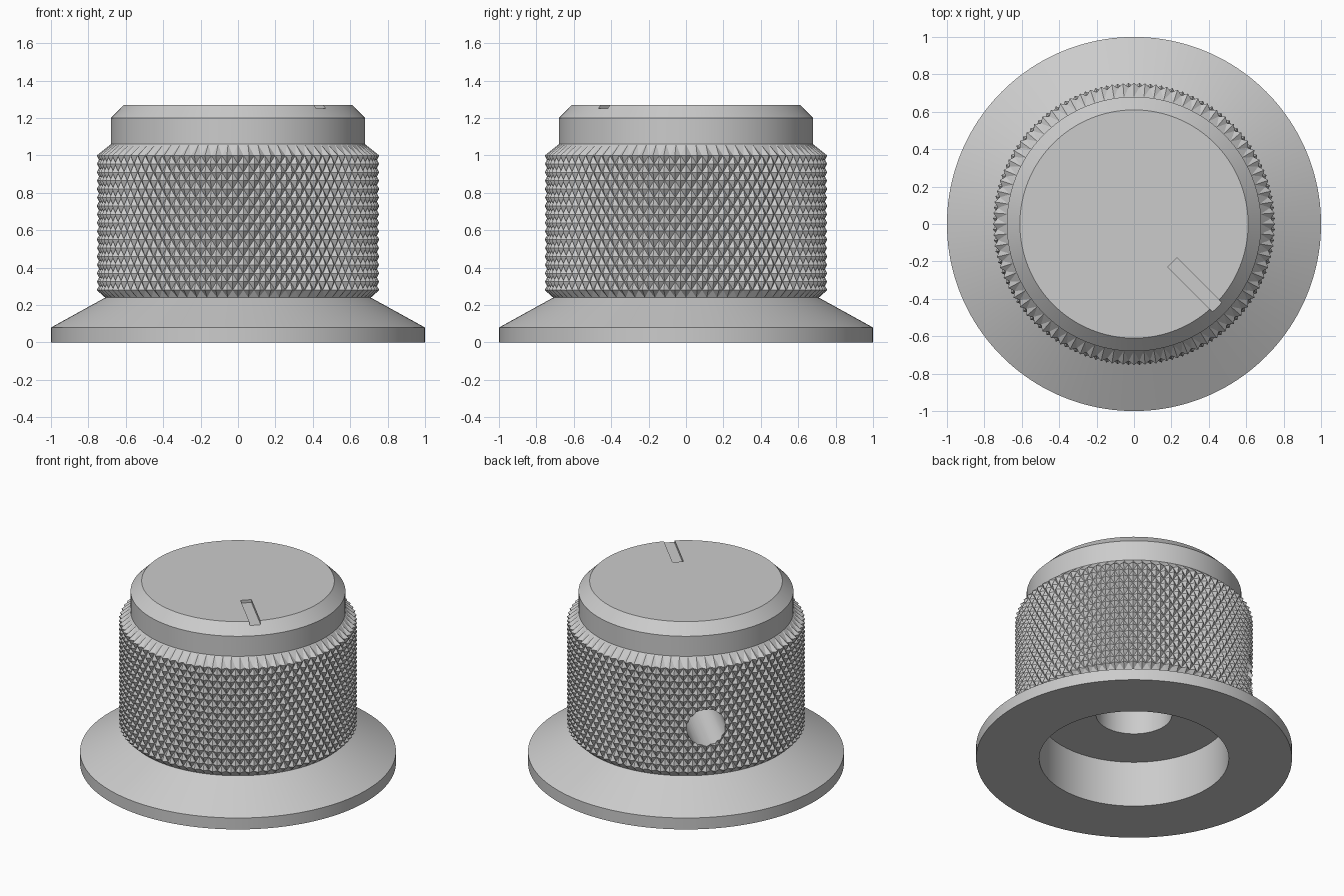
import bpy
import bmesh
from math import cos, sin, pi, radians
from mathutils import Matrix, Vector

default = bpy.data.objects.get("Cube")
if default:
    bpy.data.objects.remove(default, do_unlink=True)

DIAMONDS = 80            # knurl diamonds around the grip
SEGMENTS = 2 * DIAMONDS
KNURL_ROWS = 16          # half-diamond rows up the grip
KNURL_BOTTOM, KNURL_TOP = 0.28, 1.0
PEAK, GROOVE = 0.755, 0.732
POINTER = radians(-45)   # direction of the pointer slot

metal = bpy.data.materials.new("satin grey")
metal.use_nodes = True
grey = (0.6, 0.6, 0.6, 1)
metal.diffuse_color = grey
metal.node_tree.nodes["Principled BSDF"].inputs["Base Color"].default_value = grey


def make_object(name, bm):
    bmesh.ops.recalc_face_normals(bm, faces=bm.faces)
    mesh = bpy.data.meshes.new(name)
    bm.to_mesh(mesh)
    bm.free()
    mesh.materials.append(metal)
    obj = bpy.data.objects.new(name, mesh)
    bpy.context.collection.objects.link(obj)
    return obj


def ring(bm, z, radius_at):
    verts = []
    for i in range(SEGMENTS):
        a = 2 * pi * i / SEGMENTS
        r = radius_at(i)
        verts.append(bm.verts.new((r * cos(a), r * sin(a), z)))
    return verts


def build_knob():
    bm = bmesh.new()
    # shaft bore, underside recess, flared skirt
    below = [(0.24, 0.9), (0.24, 0.32), (0.6, 0.32), (0.6, 0),
             (1, 0), (1, 0.08), (0.71, 0.24)]
    # chamfered cap
    above = [(0.68, 1.06), (0.68, 1.2), (0.61, 1.27)]
    rings = [ring(bm, z, lambda i, r=r: r) for r, z in below]
    first = len(rings)
    # knurled grip: peaks and grooves alternate like a chequerboard
    for j in range(KNURL_ROWS + 1):
        z = KNURL_BOTTOM + (KNURL_TOP - KNURL_BOTTOM) * j / KNURL_ROWS
        rings.append(ring(bm, z, lambda i, j=j: GROOVE if (i + j) % 2 else PEAK))
    last = len(rings) - 1
    rings += [ring(bm, z, lambda i, r=r: r) for r, z in above]

    for k, (low, high) in enumerate(zip(rings, rings[1:])):
        for i in range(SEGMENTS):
            n = (i + 1) % SEGMENTS
            a, b, c, d = low[i], low[n], high[n], high[i]
            if k < first - 1 or k > last:
                bm.faces.new((a, b, c, d))
            elif (i + k - first) % 2:      # fold each cell along its groove
                bm.faces.new((a, b, c))
                bm.faces.new((a, c, d))
            else:
                bm.faces.new((a, b, d))
                bm.faces.new((b, c, d))
    bm.faces.new(rings[0])
    bm.faces.new(rings[-1])
    return make_object("knurled_knob", bm)


def cut(target, cutter):
    mod = target.modifiers.new("cut", "BOOLEAN")
    mod.operation = "DIFFERENCE"
    mod.solver = "EXACT"
    mod.object = cutter
    cutter.hide_render = True
    bpy.context.view_layer.objects.active = target
    bpy.ops.object.modifier_apply(modifier=mod.name)
    bpy.data.objects.remove(cutter, do_unlink=True)


knob = build_knob()

# pointer slot, open at the rim of the cap
bm = bmesh.new()
bmesh.ops.create_cube(bm, size=1, matrix=Matrix.Rotation(POINTER, 4, "Z")
                      @ Matrix.Translation((0.49, 0, 1.3))
                      @ Matrix.Diagonal((0.4, 0.07, 0.1, 1)))
cut(knob, make_object("slot_cutter", bm))

# set screw hole opposite the pointer, through to the bore
bm = bmesh.new()
back = Vector((-cos(POINTER), -sin(POINTER), 0))
turn = back.to_track_quat("Z", "Y").to_matrix().to_4x4()
bmesh.ops.create_cone(bm, cap_ends=True, segments=48, radius1=0.125, radius2=0.125,
                      depth=0.8, matrix=Matrix.Translation(back * 0.5 + Vector((0, 0, 0.585))) @ turn)
cut(knob, make_object("screw_cutter", bm))

# smooth walls, crisp edges
bpy.ops.object.select_all(action="DESELECT")
knob.select_set(True)
bpy.context.view_layer.objects.active = knob
bpy.ops.object.shade_smooth_by_angle(angle=radians(15))
